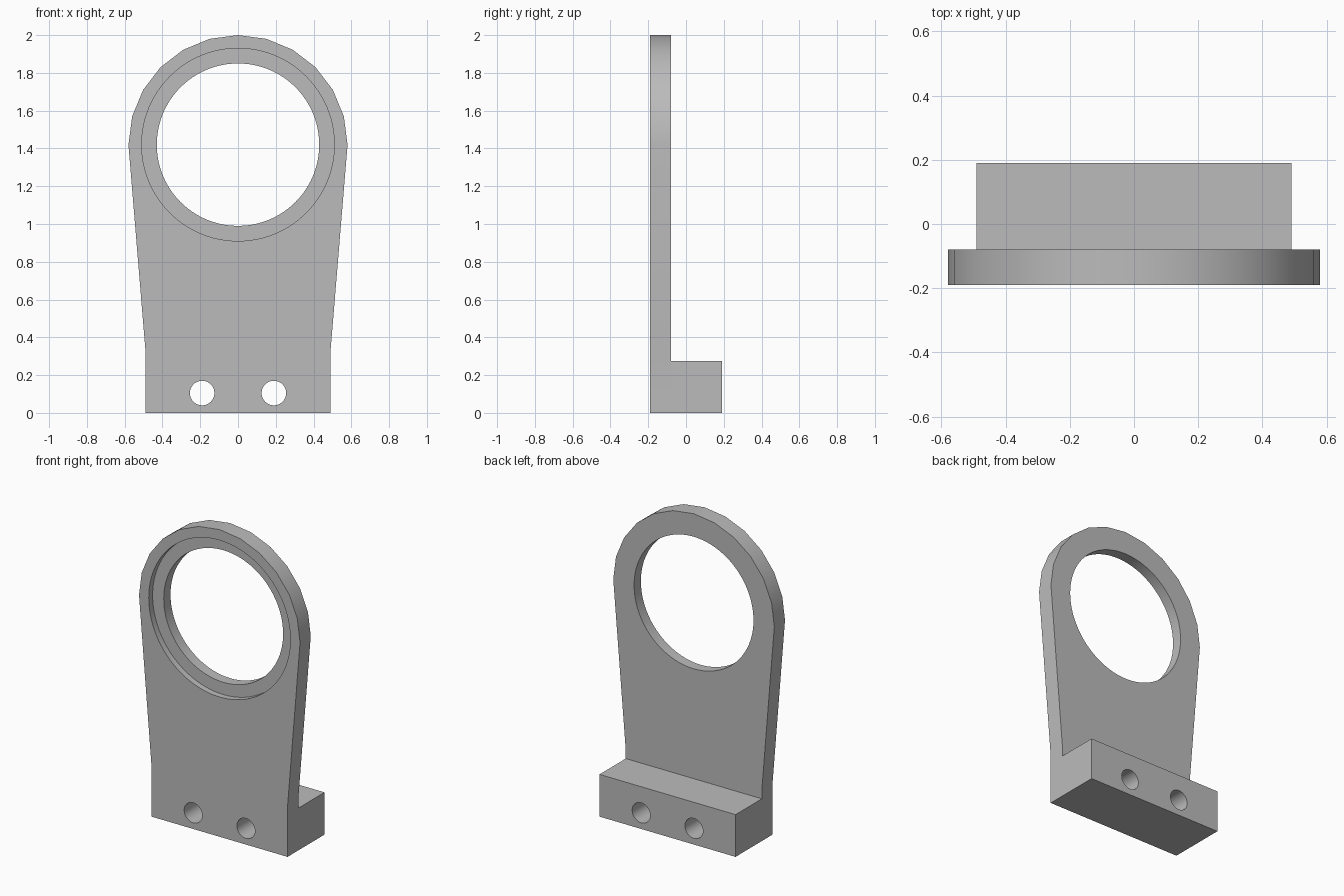
import bpy
import bmesh
from math import cos, sin, pi, radians
from mathutils import Matrix

if "Cube" in bpy.data.objects:
    bpy.data.objects.remove(bpy.data.objects["Cube"])

RING_Z, ARCH_R, HALF_W = 1.42, 0.58, 0.49
FRONT, JOIN, BACK = -0.19, -0.08, 0.19

grey = bpy.data.materials.new("plain_grey")
grey.use_nodes = True
colour = (0.5, 0.5, 0.5, 1)
grey.diffuse_color = colour
grey.node_tree.nodes["Principled BSDF"].inputs["Base Color"].default_value = colour


def add_object(name, bm):
    bmesh.ops.recalc_face_normals(bm, faces=bm.faces)
    mesh = bpy.data.meshes.new(name)
    bm.to_mesh(mesh)
    bm.free()
    mesh.materials.append(grey)
    obj = bpy.data.objects.new(name, mesh)
    bpy.context.collection.objects.link(obj)
    return obj


def extrude_profile(name, points, y0, y1):
    bm = bmesh.new()
    face = bm.faces.new([bm.verts.new((x, y0, z)) for x, z in points])
    new = bmesh.ops.extrude_face_region(bm, geom=[face])["geom"]
    verts = [v for v in new if isinstance(v, bmesh.types.BMVert)]
    bmesh.ops.translate(bm, verts=verts, vec=(0, y1 - y0, 0))
    return add_object(name, bm)


def drill(obj, x, z, radius, y0, y1, sides):
    # Cut a round hole running front to back
    bm = bmesh.new()
    place = Matrix.Translation((x, (y0 + y1) / 2, z)) @ Matrix.Rotation(pi / 2, 4, "X")
    bmesh.ops.create_cone(bm, cap_ends=True, segments=sides, radius1=radius,
                          radius2=radius, depth=y1 - y0, matrix=place)
    cutter = add_object("hole_cutter", bm)
    cutter.hide_render = True
    mod = obj.modifiers.new("hole", "BOOLEAN")
    mod.operation, mod.solver, mod.object = "DIFFERENCE", "EXACT", cutter
    bpy.context.view_layer.objects.active = obj
    bpy.ops.object.modifier_apply(modifier=mod.name)
    bpy.data.objects.remove(cutter)


# Upright plate: straight foot, flared sides, faceted arch
arch = [(ARCH_R * cos(pi * i / 12), RING_Z + ARCH_R * sin(pi * i / 12)) for i in range(13)]
outline = [(-HALF_W, 0), (HALF_W, 0), (HALF_W, 0.33)] + arch + [(-HALF_W, 0.33)]
plate = extrude_profile("upright_plate", outline, FRONT, JOIN)

# Foot block behind the plate
block = extrude_profile("foot_block", [(-HALF_W, 0), (HALF_W, 0), (HALF_W, 0.275),
                                       (-HALF_W, 0.275)], JOIN, BACK)

# Large opening with a shallow seat on the front
drill(plate, 0, RING_Z, 0.43, -0.4, 0.4, 96)
drill(plate, 0, RING_Z, 0.51, -0.4, FRONT + 0.04, 96)

# Pair of bolt holes through plate and block
for part in (plate, block):
    for side in (-1, 1):
        drill(part, side * 0.19, 0.105, 0.065, -0.4, 0.4, 48)

# Smooth the curved walls, keep the edges crisp
for part in (plate, block):
    bpy.ops.object.select_all(action="DESELECT")
    part.select_set(True)
    bpy.context.view_layer.objects.active = part
    bpy.ops.object.shade_smooth_by_angle(angle=radians(30))
